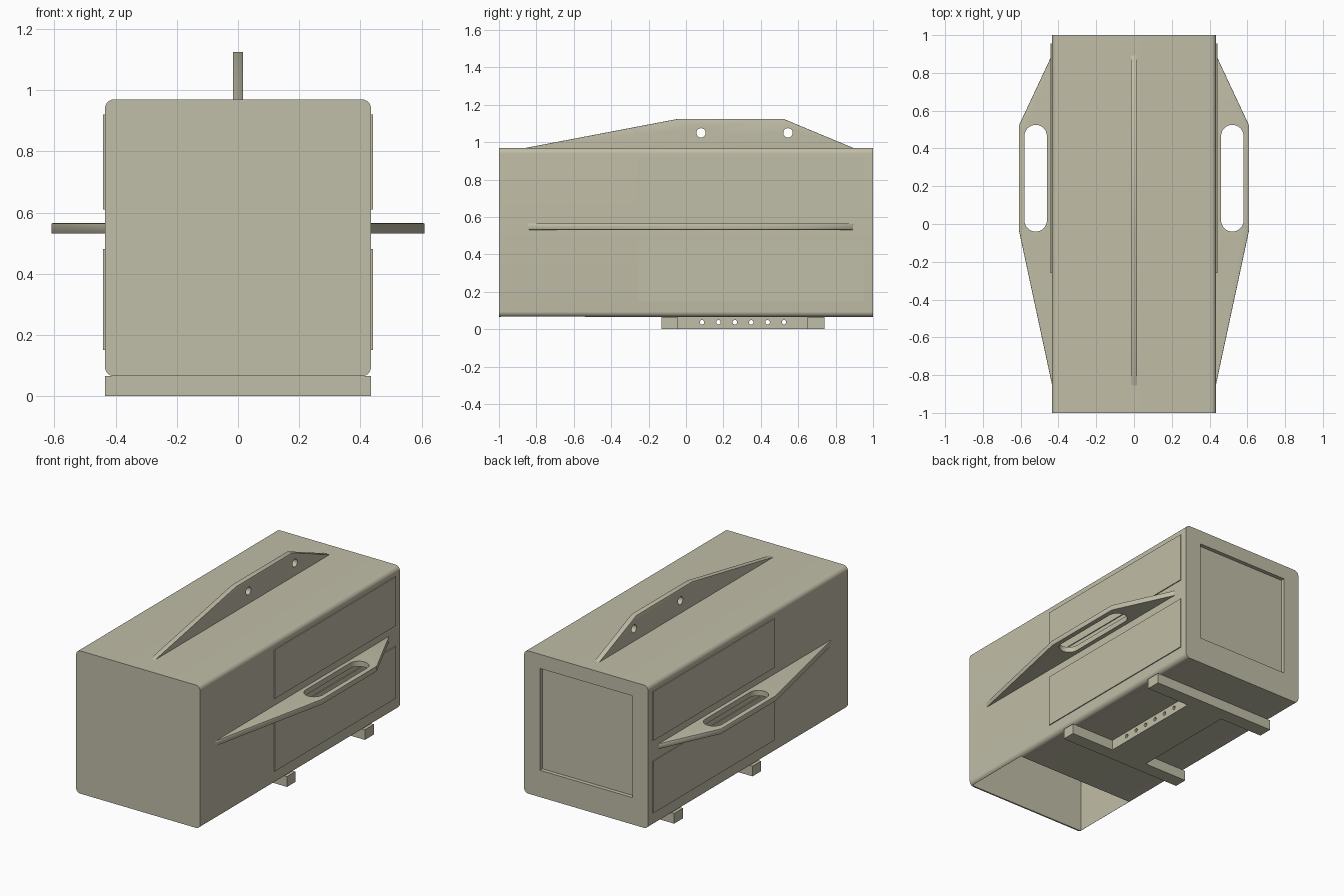
import bpy, bmesh, math
from mathutils import Vector

if "Cube" in bpy.data.objects:
    bpy.data.objects.remove(bpy.data.objects["Cube"], do_unlink=True)

COL = (0.53, 0.51, 0.385, 1.0)
mat = bpy.data.materials.new("khaki_paint")
mat.use_nodes = True
mat.diffuse_color = COL
bsdf = mat.node_tree.nodes["Principled BSDF"]
bsdf.inputs["Base Color"].default_value = COL
bsdf.inputs["Roughness"].default_value = 0.7


def prism(name, points, axis, lo, hi):
    """Extrude a 2D outline along an axis; points hold the other two coordinates in xyz order."""
    def place(p, d):
        v = list(p)
        v.insert("xyz".index(axis), d)
        return Vector(v)
    bm = bmesh.new()
    base = bm.faces.new([bm.verts.new(place(p, lo)) for p in points])
    ext = bmesh.ops.extrude_face_region(bm, geom=[base])
    shift = place((0, 0), hi - lo)
    bmesh.ops.translate(bm, vec=shift, verts=[g for g in ext["geom"] if isinstance(g, bmesh.types.BMVert)])
    bmesh.ops.recalc_face_normals(bm, faces=bm.faces)
    mesh = bpy.data.meshes.new(name)
    bm.to_mesh(mesh)
    bm.free()
    mesh.materials.append(mat)
    ob = bpy.data.objects.new(name, mesh)
    bpy.context.collection.objects.link(ob)
    return ob


def box(name, x, y, z):
    return prism(name, [(x[0], y[0]), (x[1], y[0]), (x[1], y[1]), (x[0], y[1])], "z", *z)


def rounded(a0, a1, b0, b1, r, seg=8):
    """Outline of a rectangle with rounded corners."""
    pts = []
    corners = [(a1 - r, b1 - r), (a0 + r, b1 - r), (a0 + r, b0 + r), (a1 - r, b0 + r)]
    for i, (ca, cb) in enumerate(corners):
        for k in range(seg + 1):
            t = math.pi / 2 * (i + k / seg)
            pts.append((ca + r * math.cos(t), cb + r * math.sin(t)))
    return pts


def circle(a, b, r, n=20):
    return [(a + r * math.cos(2 * math.pi * i / n), b + r * math.sin(2 * math.pi * i / n)) for i in range(n)]


def activate(ob):
    bpy.ops.object.select_all(action="DESELECT")
    ob.select_set(True)
    bpy.context.view_layer.objects.active = ob


def bevel(ob, width):
    m = ob.modifiers.new("edge", "BEVEL")
    m.width, m.segments = width, 2
    activate(ob)
    bpy.ops.object.modifier_apply(modifier=m.name)


def boolean(ob, others, op="DIFFERENCE"):
    for c in others:
        m = ob.modifiers.new("cut", "BOOLEAN")
        m.object, m.operation, m.solver = c, op, "EXACT"
        activate(ob)
        bpy.ops.object.modifier_apply(modifier=m.name)
        bpy.data.objects.remove(c, do_unlink=True)


def smooth(ob):
    activate(ob)
    bpy.ops.object.shade_smooth_by_angle(angle=math.radians(30))


# Main case: long rounded box, recessed rear panel, open chute under the front
W, Z0, Z1 = 0.435, 0.065, 0.97
case = prism("case_body", rounded(-W, W, Z0, Z1, 0.03), "y", -1, 1)
boolean(case, [
    box("rear_recess_cutter", (-0.325, 0.325), (0.975, 1.1), (0.235, 0.88)),
    box("chute_cutter", (-0.42, 0.42), (-0.99, -0.54), (0.0, 0.955)),
])
smooth(case)

# Thin raised panels on both sides
for side, s in (("left", 1), ("right", -1)):
    for level, z in (("upper", (0.61, 0.92)), ("lower", (0.15, 0.48))):
        xs = sorted((s * 0.432, s * 0.441))
        box(f"{side}_{level}_panel", xs, (-0.26, 0.955), z)

# Top lifting fin with two holes
top_fin = prism("top_fin", [(-0.87, 0.967), (-0.04, 1.125), (0.52, 1.125), (0.90, 0.967)], "x", -0.017, 0.017)
bevel(top_fin, 0.003)
boolean(top_fin, [prism("hole_cutter", circle(y, 1.05, 0.025), "x", -0.1, 0.1) for y in (0.08, 0.545)])
smooth(top_fin)

# Side handle fins with a long slot
for side, s in (("left", 1), ("right", -1)):
    outline = [(s * 0.432, -0.86), (s * 0.61, -0.03), (s * 0.61, 0.52), (s * 0.432, 0.90)]
    fin = prism(f"{side}_handle_fin", outline, "z", 0.531, 0.565)
    bevel(fin, 0.003)
    xs = sorted((s * 0.461, s * 0.58))
    boolean(fin, [prism("slot_cutter", rounded(*xs, -0.04, 0.525, 0.0594), "z", 0.4, 0.7)])
    smooth(fin)

# Underside mount: two cross bars joined by a drilled centre block
mount = box("mount_block", (-0.13, 0.13), (-0.09, 0.70), (0.0, Z0))
boolean(mount, [box("bar", (-W, W), y, (0.0, Z0)) for y in ((-0.13, -0.045), (0.65, 0.74))], "UNION")
boolean(mount, [prism("hole_cutter", circle(0.086 + 0.0876 * i, 0.037, 0.012, 16), "x", -0.3, 0.3)
                for i in range(6)])
smooth(mount)
